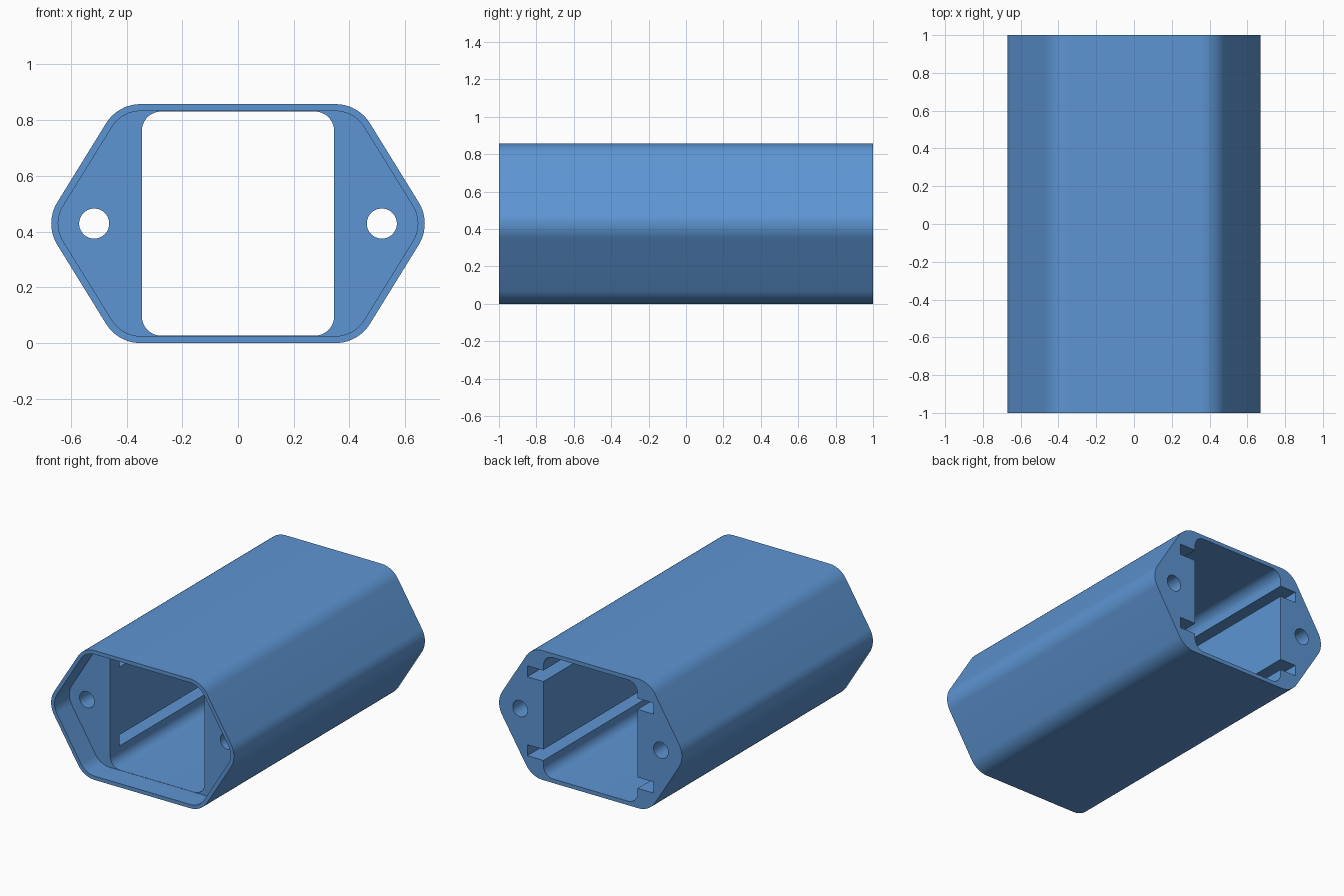
import bpy, bmesh, math

if "Cube" in bpy.data.objects:
    bpy.data.objects.remove(bpy.data.objects["Cube"])

MID = 0.4285   # height of the centre line
blue = bpy.data.materials.new("steel blue")
blue.diffuse_color = (0.11, 0.30, 0.65, 1)
blue.use_nodes = True
blue.node_tree.nodes["Principled BSDF"].inputs["Base Color"].default_value = blue.diffuse_color


def rounded(corners, r, steps=12):
    """Outline around circles of radius r at convex, counter-clockwise corners."""
    pts, n = [], len(corners)
    for i, (x, z) in enumerate(corners):
        px, pz = corners[i - 1]
        nx, nz = corners[(i + 1) % n]
        a = math.atan2(z - pz, x - px) - math.pi / 2
        b = math.atan2(nz - z, nx - x) - math.pi / 2
        turn = (b - a) % (2 * math.pi)
        for k in range(steps + 1):
            t = a + turn * k / steps
            pts.append((x + r * math.cos(t), z + r * math.sin(t)))
    return pts


def prism(name, outline, y0, y1):
    """Extrude an x-z outline along y."""
    bm = bmesh.new()
    face = bm.faces.new([bm.verts.new((x, y0, z + MID)) for x, z in outline])
    ext = bmesh.ops.extrude_face_region(bm, geom=[face])["geom"]
    bmesh.ops.translate(bm, vec=(0, y1 - y0, 0),
                        verts=[v for v in ext if isinstance(v, bmesh.types.BMVert)])
    bmesh.ops.recalc_face_normals(bm, faces=bm.faces)
    mesh = bpy.data.meshes.new(name)
    bm.to_mesh(mesh)
    bm.free()
    mesh.materials.append(blue)
    obj = bpy.data.objects.new(name, mesh)
    bpy.context.collection.objects.link(obj)
    return obj


def box(hx, z0, z1):
    return [(-hx, z0), (hx, z0), (hx, z1), (-hx, z1)]


# Hexagonal housing with rounded edges
hexagon = [(0.525, 0), (0.35, 0.2835), (-0.35, 0.2835),
           (-0.525, 0), (-0.35, -0.2835), (0.35, -0.2835)]
housing = prism("housing", rounded(hexagon, 0.145), -1, 1)

cutters = [
    # Front recess leaving a thin rim
    prism("recess_cutter", rounded(hexagon, 0.120), -1.1, -0.845),
    # Central opening right through
    prism("opening_cutter", rounded(box(0.275, -0.332, 0.332), 0.07), -1.2, 1.2),
]
# Board guide slots, open at the back and stopped behind the front plate
for s in (-1, 1):
    z0, z1 = sorted((s * 0.225, s * 0.298))
    cutters.append(prism("slot_cutter", box(0.463, z0, z1), -0.747, 1.1))
# Screw holes
for s in (-1, 1):
    circle = [(s * 0.516 + 0.054 * math.cos(k * math.pi / 20),
               0.054 * math.sin(k * math.pi / 20)) for k in range(40)]
    cutters.append(prism("screw_hole_cutter", circle, -1.3, 1.3))

bpy.context.view_layer.objects.active = housing
for c in cutters:
    mod = housing.modifiers.new("cut", "BOOLEAN")
    mod.operation = "DIFFERENCE"
    mod.solver = "EXACT"
    mod.object = c
    bpy.ops.object.modifier_apply(modifier=mod.name)
    bpy.data.objects.remove(c, do_unlink=True)

bpy.ops.object.select_all(action="DESELECT")
housing.select_set(True)
bpy.ops.object.shade_smooth_by_angle(angle=math.radians(30))
